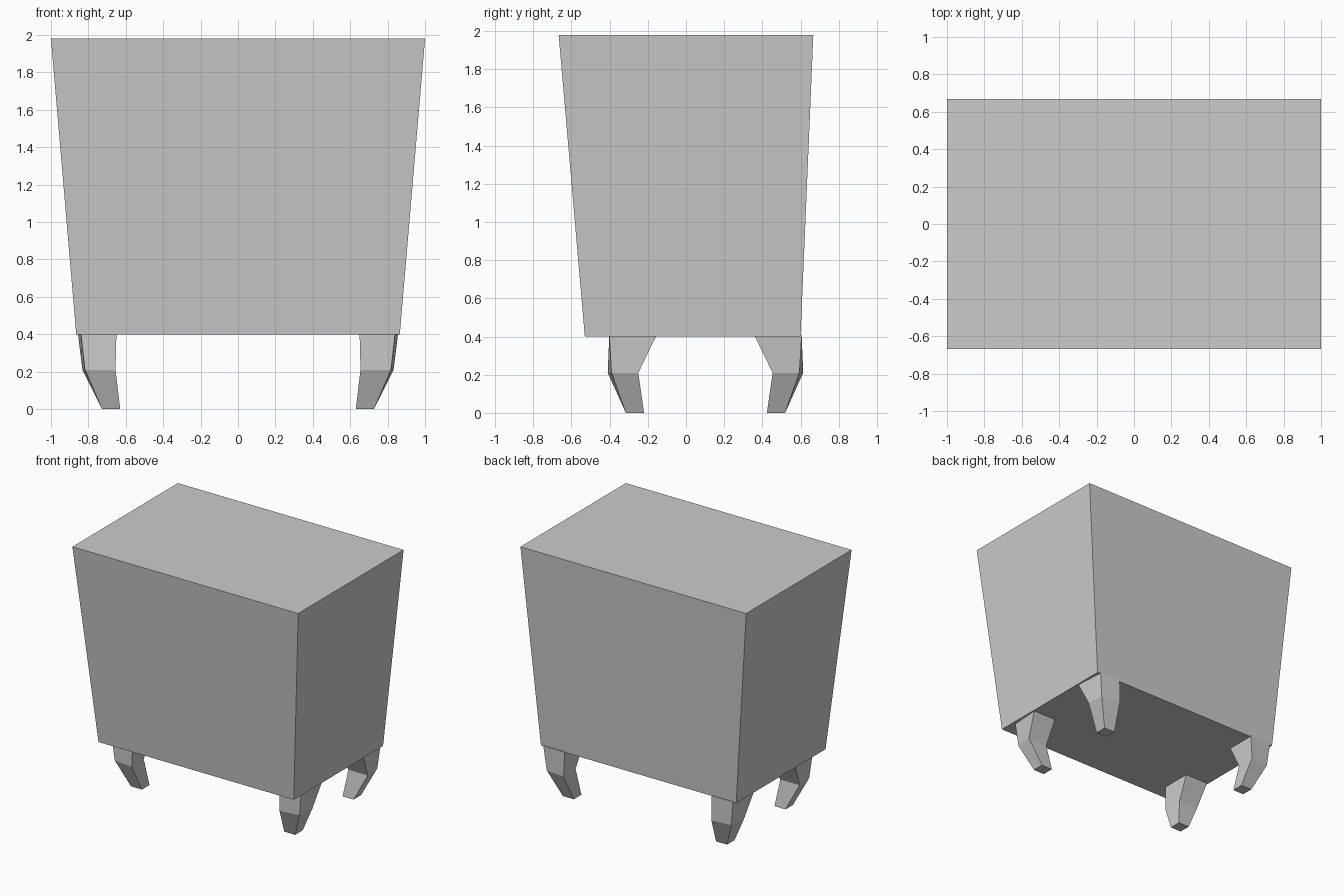
import bpy

cube = bpy.data.objects.get("Cube")
if cube:
    bpy.data.objects.remove(cube, do_unlink=True)

grey = bpy.data.materials.new("light grey")
grey.use_nodes = True
colour = (0.6, 0.6, 0.6, 1)
grey.diffuse_color = colour
grey.node_tree.nodes["Principled BSDF"].inputs["Base Color"].default_value = colour

MID_Y = 0.102  # line that the front and back legs mirror across


def loft(name, sections, flip=False):
    """Join four-cornered (z, corners) sections, bottom to top, into a closed solid."""
    verts = [(x, y, z) for z, corners in sections for x, y in corners]
    faces = [(3, 2, 1, 0)]
    for level in range(len(sections) - 1):
        a = level * 4
        for i in range(4):
            j = (i + 1) % 4
            faces.append((a + i, a + j, a + 4 + j, a + 4 + i))
    last = len(verts) - 4
    faces.append(tuple(range(last, last + 4)))
    if flip:
        faces = [f[::-1] for f in faces]
    mesh = bpy.data.meshes.new(name)
    mesh.from_pydata(verts, [], faces)
    mesh.materials.append(grey)
    obj = bpy.data.objects.new(name, mesh)
    bpy.context.collection.objects.link(obj)
    return obj


def rect(x, front, back):
    return [(-x, front), (x, front), (x, back), (-x, back)]


# Tapered cabinet body
loft("body", [(0.4, rect(0.865, -0.53, 0.6)), (1.98, rect(1.0, -0.667, 0.667))])

# Front left leg: foot, knee and top, corners anticlockwise from front inner
leg = [
    (0.0, [(0.63, -0.315), (0.727, -0.315), (0.727, -0.22), (0.63, -0.22)]),
    (0.21, [(0.655, -0.41), (0.818, -0.39), (0.832, -0.25), (0.66, -0.25)]),
    (0.405, [(0.65, -0.402), (0.84, -0.402), (0.856, -0.155), (0.65, -0.155)]),
]

# Four mirrored legs
for side, sx in (("left", 1), ("right", -1)):
    for end, sy in (("front", 1), ("back", -1)):
        sections = [(z, [(x * sx, MID_Y + (y - MID_Y) * sy) for x, y in pts])
                    for z, pts in leg]
        loft(f"{end}_{side}_leg", sections, flip=sx * sy < 0)
